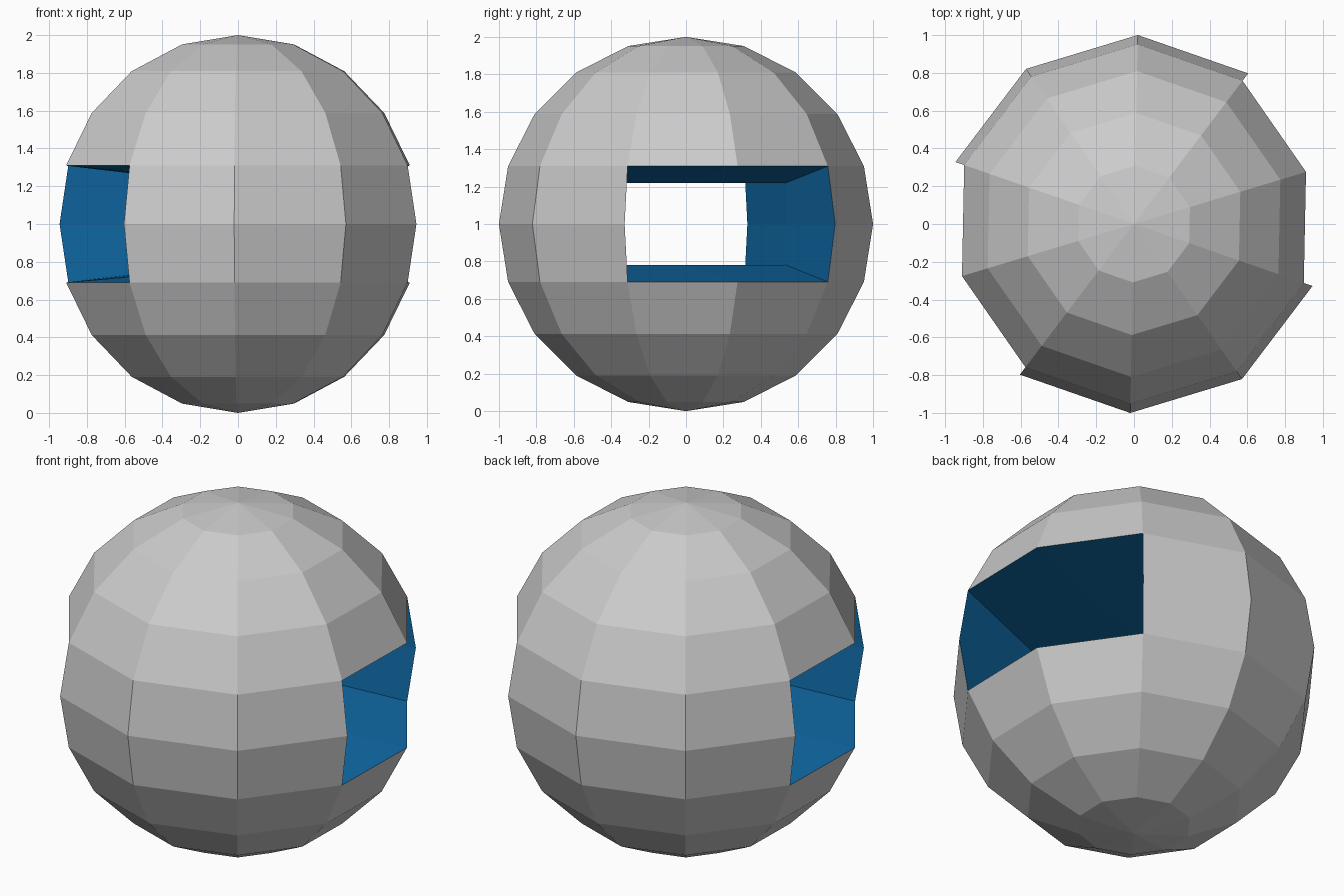
import bpy, bmesh
from math import sin, cos, radians

if "Cube" in bpy.data.objects:
    bpy.data.objects.remove(bpy.data.objects["Cube"])

SEG, RINGS, TURN = 10, 10, -19.15

bm = bmesh.new()


def point(ring, seg):
    a, t = radians(TURN + seg * 360 / SEG), radians(ring * 180 / RINGS)
    return (sin(t) * cos(a), sin(t) * sin(a), 1 - cos(t))


# Faceted ball with a two-by-two window left open on each side
bottom = bm.verts.new((0, 0, 0))
top = bm.verts.new((0, 0, 2))
grid = {(r, s): bm.verts.new(point(r, s)) for r in range(1, RINGS) for s in range(SEG)}
for s in range(SEG):
    n = (s + 1) % SEG
    bm.faces.new((bottom, grid[1, n], grid[1, s]))
    bm.faces.new((top, grid[RINGS - 1, s], grid[RINGS - 1, n]))
    for r in range(1, RINGS - 1):
        if r in (4, 5) and s in (0, 1, 5, 6):
            continue
        bm.faces.new((grid[r, s], grid[r, n], grid[r + 1, n], grid[r + 1, s]))

# Tunnel joining both windows, pinched in height halfway
rim = [(4, 0), (4, 1), (4, 2), (5, 2), (6, 2), (6, 1), (6, 0), (5, 0)]
right = [grid[k] for k in rim]
left = [grid[r, 7 - s] for r, s in rim]
middle = []
for (r, s), a, b in zip(rim, right, left):
    row = 4 if r == 5 else r
    mid = (grid[row, s].co + grid[row, 7 - s].co) / 2
    mid.z = 1 + 0.22 * (r - 5)
    middle.append(bm.verts.new(mid))
for one, two in ((right, middle), (middle, left)):
    for i in range(8):
        j = (i + 1) % 8
        f = bm.faces.new((one[i], one[j], two[j], two[i]))
        f.material_index = 1

# Loose vertices in the window centres
bmesh.ops.delete(bm, geom=[v for v in bm.verts if not v.link_faces], context='VERTS')
bmesh.ops.recalc_face_normals(bm, faces=bm.faces[:])

mesh = bpy.data.meshes.new("ball_with_tunnel")
bm.to_mesh(mesh)
bm.free()

# Grey shell, blue tunnel
shell = bpy.data.materials.new("shell_grey")
blue = bpy.data.materials.new("tunnel_blue")
blue.diffuse_color = (0.005, 0.15, 0.40, 1)
blue.use_nodes = True
blue.node_tree.nodes["Principled BSDF"].inputs["Base Color"].default_value = blue.diffuse_color
mesh.materials.append(shell)
mesh.materials.append(blue)
bpy.context.collection.objects.link(bpy.data.objects.new("ball_with_tunnel", mesh))
